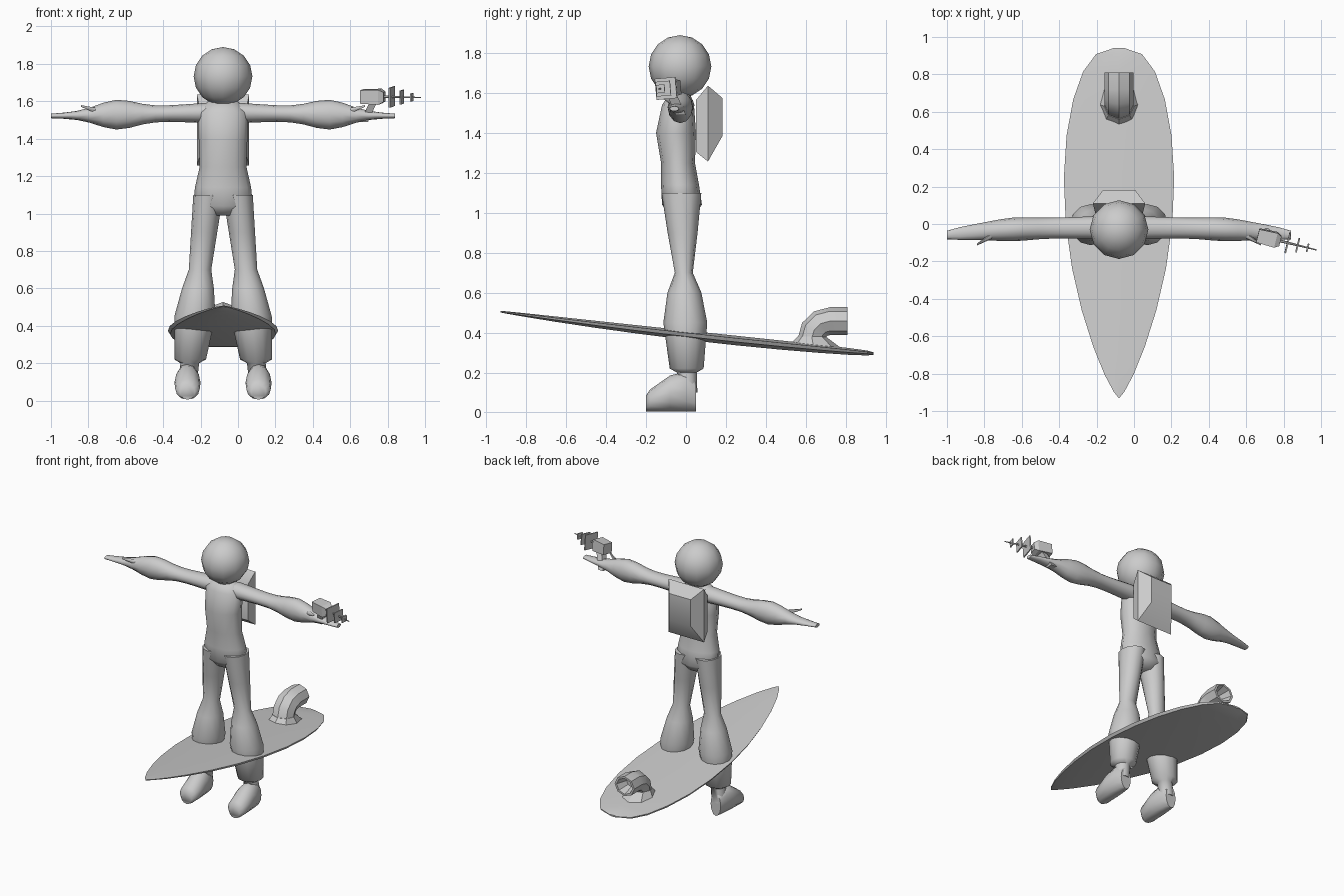
import bpy, bmesh, math
from mathutils import Vector, Matrix

cube = bpy.data.objects.get("Cube")
if cube:
    bpy.data.objects.remove(cube, do_unlink=True)

X, Y, Z = Vector((1, 0, 0)), Vector((0, 1, 0)), Vector((0, 0, 1))
CENTRE = -0.08 * X  # middle of the figure and the board

grey = bpy.data.materials.new("light_grey")
grey.use_nodes = True
colour = (0.6, 0.6, 0.6, 1)
grey.diffuse_color = colour
grey.node_tree.nodes["Principled BSDF"].inputs["Base Color"].default_value = colour


def circle(sides):
    angles = [math.tau * i / sides for i in range(sides)]
    return [(math.cos(a), math.sin(a)) for a in angles]


def finish(name, bm, angle):
    bmesh.ops.recalc_face_normals(bm, faces=bm.faces)
    mesh = bpy.data.meshes.new(name)
    bm.to_mesh(mesh)
    bm.free()
    mesh.materials.append(grey)
    obj = bpy.data.objects.new(name, mesh)
    bpy.context.collection.objects.link(obj)
    bpy.ops.object.select_all(action='DESELECT')
    obj.select_set(True)
    bpy.context.view_layer.objects.active = obj
    bpy.ops.object.shade_smooth_by_angle(angle=math.radians(angle))
    return obj


def loft(name, rings, section, angle=60):
    """Skin a section along rings of (centre, half-axis u, half-axis v)."""
    bm = bmesh.new()
    loops = [[bm.verts.new(centre + a * u + b * v) for a, b in section]
             for centre, u, v in rings]
    for low, high in zip(loops, loops[1:]):
        for i in range(len(section)):
            bm.faces.new((low[i - 1], low[i], high[i], high[i - 1]))
    bm.faces.new(loops[0])
    bm.faces.new(loops[-1])
    return finish(name, bm, angle)


ROUND, OCTAGON, HEXAGON = circle(12), circle(8), circle(6)
SQUARE = [(1, 1), (-1, 1), (-1, -1), (1, -1)]

# Head
bm = bmesh.new()
head_centre = CENTRE + Vector((0, -.03, 1.733))
bmesh.ops.create_uvsphere(bm, u_segments=12, v_segments=8, radius=.157,
                          matrix=Matrix.Translation(head_centre))
finish("head", bm, 60)

# Torso from crotch to shoulders: height, shift in y, half width, half depth
torso = [(.99, -.02, .08, .06), (1.04, -.02, .16, .1), (1.14, -.03, .15, .095),
         (1.25, -.04, .125, .085), (1.4, -.05, .13, .1), (1.54, -.04, .135, .08),
         (1.6, -.03, .08, .05)]
loft("torso", [(CENTRE + y * Y + z * Z, width * X, depth * Y)
               for z, y, width, depth in torso], ROUND)

# Leg from hip to ankle, flared below the knee: height, half width, half depth
leg = [(1.1, .08, .1), (.9, .07, .075), (.7, .06, .045), (.6, .085, .085),
       (.45, .11, .11), (.22, .085, .085), (.2, .05, .05), (.1, .05, .05)]

# Foot from heel to toe: y, half width, half height
foot = [(.05, .04, .08), (0, .06, .1), (-.08, .07, .09), (-.18, .065, .055), (-.2, .04, .04)]


def arm_ring(x, side):
    # Slim tube that swells at the forearm and flattens into the hand
    bulge = math.exp(-((x - .57) / .14) ** 2)
    centre = CENTRE + side * x * X - (.02 + .05 * x ** 3) * Y + (1.54 - .02 * x) * Z
    depth = .065 - .03 * x + .015 * bulge - .04 * x ** 12
    height = .058 - .05 * x + .05 * bulge
    return centre, depth * Y, height * Z


for side, label in ((-1, "right"), (1, "left")):
    loft(label + "_leg",
         [(CENTRE + side * (.2 - .11 * z) * X + (.01 - .03 * z) * Y + z * Z, width * X, depth * Y)
          for z, width, depth in leg], ROUND)
    loft(label + "_foot",
         [(CENTRE + side * .19 * X + y * Y + (height + .005) * Z, width * X, height * Z)
          for y, width, height in foot], ROUND)
    loft(label + "_arm", [arm_ring(.08 + .84 * i / 12, side) for i in range(13)], ROUND)

    # Thumb pointing outward and forward
    base = CENTRE + Vector((side * .66, -.05, 1.545))
    tip = base + Vector((side * .1, -.06, .03))
    loft(label + "_thumb", [(base, .02 * Y, .02 * Z), (tip, .005 * Y, .005 * Z)], HEXAGON)

# Backpack, widest in the middle with a bevelled back
pack = [(.05, .125, .13, 1.435), (.11, .14, .19, 1.447), (.183, .085, .095, 1.48)]
loft("backpack", [(CENTRE + y * Y + z * Z, width * X, height * Z)
                  for y, width, height, z in pack], SQUARE, 45)


def board_ring(t):
    # Pointed nose at t = 0, widest at the beam, blunt tail at t = 1
    beam = .62
    reach, power = (t / beam, .75) if t < beam else ((1 - t) / (1 - beam), .33)
    width = max(math.sin(math.pi / 2 * reach), .001) ** power
    centre = CENTRE + (1.87 * t - .93) * Y + (.505 - .262 * t + .052 * t * t) * Z
    return centre, .295 * width * X, (.004 + .02 * width) * Z


deck = [(0, 1), (1, .5), (.96, -.3), (.5, -1), (-.5, -1), (-.96, -.3), (-1, .5)]
steps = 12
loft("board", [board_ring((1 - math.cos(math.pi * i / steps)) / 2)
               for i in range(steps + 1)], deck, 25)

# Thruster: flared foot on the board, elbow, then a hollow rear nozzle
loft("thruster_collar", [(CENTRE + .64 * Y + .32 * Z, .11 * X, .14 * Y),
                         (CENTRE + .63 * Y + .38 * Z, .08 * X, .07 * Y)], OCTAGON, 30)


def nozzle_ring(degrees, push=0, scale=1):
    bend = math.radians(degrees)
    centre = CENTRE + (.63 + .09 * (1 - math.cos(bend)) + push) * Y + (.37 + .087 * math.sin(bend)) * Z
    across = math.cos(bend) * Y - math.sin(bend) * Z
    return centre, .078 * scale * X, .07 * scale * across


elbow = [nozzle_ring(degrees) for degrees in (0, 30, 60, 90)]
mouth = [nozzle_ring(90, .09), nozzle_ring(90, .09, .8), nozzle_ring(90, .01, .5)]
loft("thruster_nozzle", elbow + mouth, OCTAGON, 30)


def emitter_part(name, sizes, section):
    # Built along its own x axis, then turned to follow the left hand
    part = loft(name, [(x * X, half * Y, half * Z) for x, half in sizes], section, 30)
    part.location = (.72, -.075, 1.625)
    part.rotation_euler = [math.radians(a) for a in (5, 1, -14)]


emitter_part("emitter_body", [(-.06, .036), (.04, .04), (.065, .026)], SQUARE)
emitter_part("emitter_rod", [(.06, .008), (.265, .003)], HEXAGON)
for i, label in enumerate(("large", "middle", "small")):
    x, half = .105 + .055 * i, .053 - .016 * i
    emitter_part(label + "_emitter_plate", [(x - .004, half), (x + .004, half)], SQUARE)

# Grip slanting down from the emitter into the left hand
grip_ends = Vector((.675, -.025, 1.49)), Vector((.725, -.075, 1.6))
loft("emitter_grip", [(end, .02 * X, .025 * Y) for end in grip_ends], SQUARE, 30)
